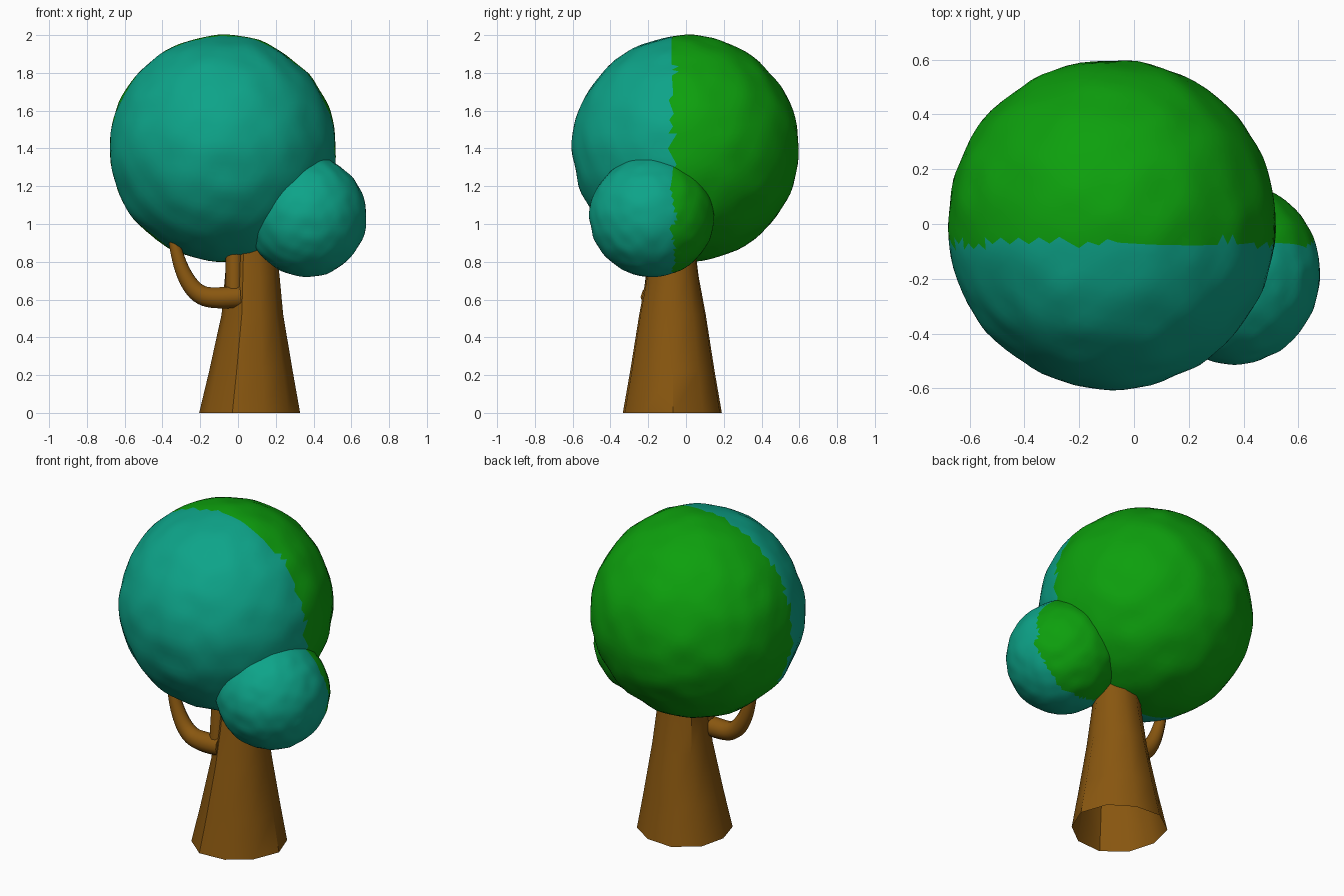
import bpy, bmesh, math
from mathutils import Vector, noise

cube = bpy.data.objects.get("Cube")
if cube:
    bpy.data.objects.remove(cube, do_unlink=True)


def material(name, rgb):
    m = bpy.data.materials.new(name)
    m.use_nodes = True
    m.diffuse_color = (*rgb, 1)
    m.node_tree.nodes["Principled BSDF"].inputs["Base Color"].default_value = (*rgb, 1)
    return m


GREEN = material("leaf green", (0.004, 0.35, 0.004))
TEAL = material("leaf teal", (0.004, 0.37, 0.25))
BROWN = material("bark brown", (0.25, 0.095, 0.005))


def add_mesh(name, bm, mats, angle):
    mesh = bpy.data.meshes.new(name)
    bm.to_mesh(mesh)
    bm.free()
    for m in mats:
        mesh.materials.append(m)
    ob = bpy.data.objects.new(name, mesh)
    bpy.context.collection.objects.link(ob)
    bpy.ops.object.select_all(action='DESELECT')
    ob.select_set(True)
    bpy.context.view_layer.objects.active = ob
    bpy.ops.object.shade_smooth_by_angle(angle=math.radians(angle))
    return ob


def foliage(name, centre, radii):
    """Slightly lumpy ball, teal at the front and green behind a ragged line."""
    bm = bmesh.new()
    bmesh.ops.create_icosphere(bm, subdivisions=5, radius=1)
    for v in bm.verts:
        lump = 1 + 0.018 * noise.noise(v.co * 4.5)
        v.co = Vector(c + r * lump * k for c, r, k in zip(centre, radii, v.co))
    for f in bm.faces:
        p = f.calc_center_median()
        f.material_index = int(p.y < -0.07 + 0.03 * noise.noise(p * 14))
    return add_mesh(name, bm, [GREEN, TEAL], 60)


def limb(name, points, radii):
    """Tapered round limb along a smooth path."""
    cu = bpy.data.curves.new(name, 'CURVE')
    cu.dimensions = '3D'
    cu.bevel_depth = 1
    cu.bevel_resolution = 3
    cu.use_fill_caps = True
    sp = cu.splines.new('NURBS')
    sp.points.add(len(points) - 1)
    for pt, co, r in zip(sp.points, points, radii):
        pt.co = (*co, 1)
        pt.radius = r
    sp.order_u = 3
    sp.use_endpoint_u = True
    sp.resolution_u = 5
    cu.materials.append(BROWN)
    ob = bpy.data.objects.new(name, cu)
    bpy.context.collection.objects.link(ob)
    bpy.ops.object.select_all(action='DESELECT')
    ob.select_set(True)
    bpy.context.view_layer.objects.active = ob
    bpy.ops.object.convert(target='MESH')
    bpy.ops.object.shade_smooth_by_angle(angle=math.radians(50))


# Crown and the smaller clump on its lower side
foliage("crown", (-0.08, 0, 1.4), (0.6, 0.6, 0.6))
foliage("side_clump", (0.365, -0.18, 1.04), (0.315, 0.33, 0.32))

# Trunk: tapering ten-sided shell, open underneath
SIDES = 10
rings = []
bm = bmesh.new()
for z, cx, rx, ry in ((0, 0.055, 0.262, 0.265), (0.22, 0.063, 0.217, 0.226),
                      (0.52, 0.072, 0.16, 0.178), (0.72, 0.072, 0.142, 0.14),
                      (0.95, 0.07, 0.12, 0.11)):
    ring = []
    for i in range(SIDES):
        a = math.tau * i / SIDES
        k = 1.02 + 0.03 * math.sin(3 * a + 1)
        ring.append(bm.verts.new((cx + rx * k * math.cos(a),
                                  -0.07 + ry * k * math.sin(a), z)))
    rings.append(ring)
for low, high in zip(rings, rings[1:]):
    for i in range(SIDES):
        j = (i + 1) % SIDES
        bm.faces.new((low[i], low[j], high[j], high[i]))
bm.faces.new(rings[-1])
add_mesh("trunk", bm, [BROWN], 40)

# Branch curling up into the crown, and the ridge above its root
limb("branch",
     [(0.015, -0.18, 0.615), (-0.1, -0.18, 0.605), (-0.21, -0.175, 0.62),
      (-0.29, -0.17, 0.73), (-0.34, -0.165, 0.9), (-0.35, -0.16, 0.97)],
     [0.06, 0.06, 0.052, 0.042, 0.03, 0.025])
limb("branch_ridge",
     [(-0.02, -0.175, 0.6), (-0.02, -0.165, 0.74), (-0.02, -0.14, 0.95)],
     [0.045, 0.045, 0.045])
